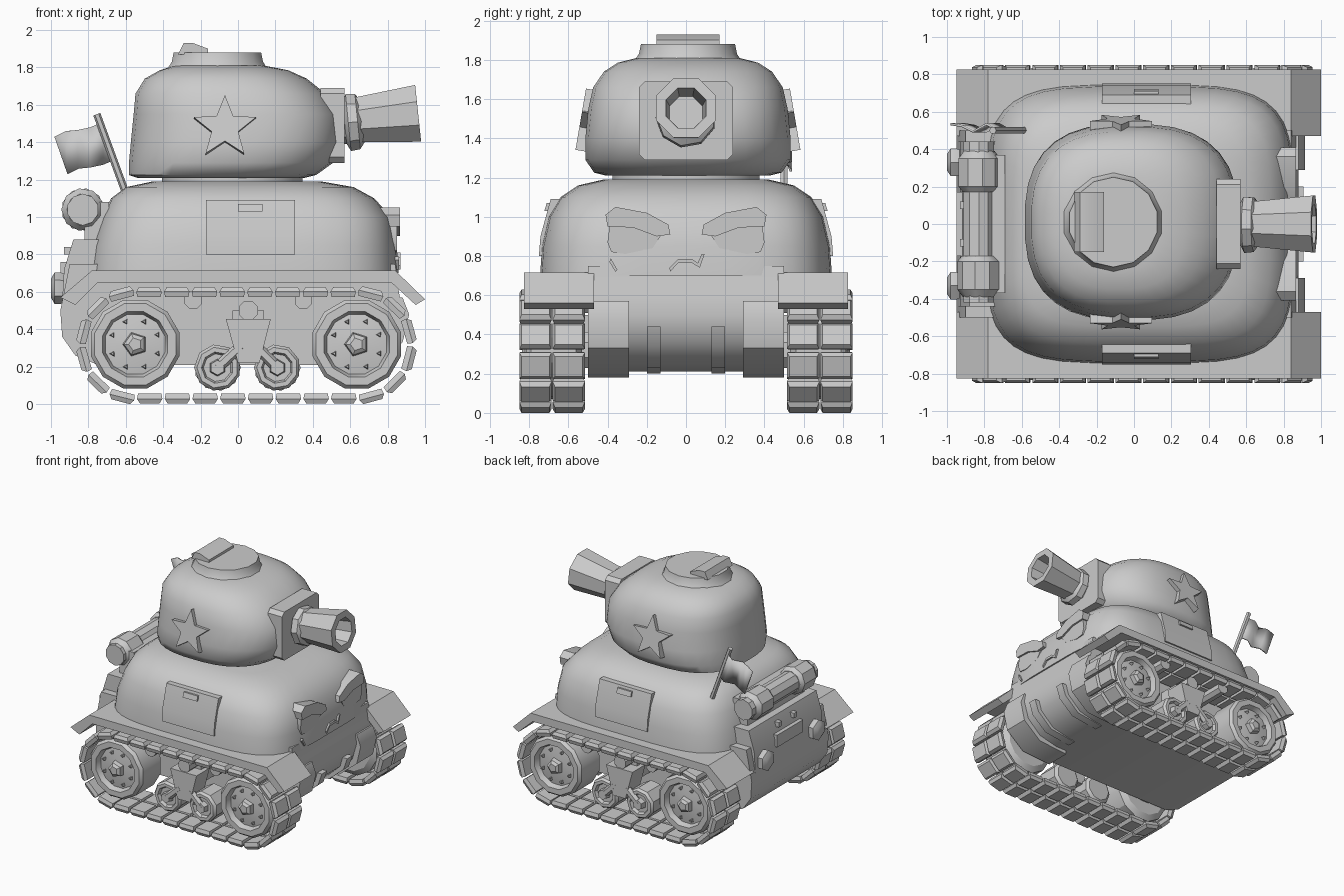
import bpy, bmesh, math
from mathutils import Vector, Matrix

if "Cube" in bpy.data.objects:
    bpy.data.objects.remove(bpy.data.objects["Cube"])

grey = bpy.data.materials.new("plain_grey")
grey.diffuse_color = (0.6, 0.6, 0.6, 1)
grey.use_nodes = True
grey.node_tree.nodes["Principled BSDF"].inputs["Base Color"].default_value = grey.diffuse_color


def finish(name, verts, faces, angle=35, matrix=None):
    bm = bmesh.new()
    vs = [bm.verts.new(v) for v in verts]
    for f in faces:
        bm.faces.new([vs[i] for i in f])
    bmesh.ops.recalc_face_normals(bm, faces=bm.faces)
    if matrix:
        bm.transform(matrix)
    me = bpy.data.meshes.new(name)
    bm.to_mesh(me)
    bm.free()
    me.materials.append(grey)
    me.shade_smooth()
    me.set_sharp_from_angle(angle=math.radians(angle))
    ob = bpy.data.objects.new(name, me)
    bpy.context.collection.objects.link(ob)
    return ob


def skin(name, rings, angle=35, matrix=None):
    """Join closed rings of points and cap both ends."""
    n = len(rings[0])
    verts = [p for r in rings for p in r]
    faces = [(k * n + i, k * n + (i + 1) % n, (k + 1) * n + (i + 1) % n, (k + 1) * n + i)
             for k in range(len(rings) - 1) for i in range(n)]
    faces += [tuple(range(n)), tuple(range((len(rings) - 1) * n, len(rings) * n))]
    return finish(name, verts, faces, angle, matrix)


def shell(name, rows, cy, e, n=32):
    """Rounded body from rows of (z, x min, x max, half width)."""
    def co(v):
        return math.copysign(abs(v) ** (2 / e), v)
    rings = []
    for z, x0, x1, ry in rows:
        rings.append([((x0 + x1) / 2 + (x1 - x0) / 2 * co(math.cos(t)), cy + ry * co(math.sin(t)), z)
                      for t in (2 * math.pi * (i + .5) / n for i in range(n))])
    return skin(name, rings, 50)


def prism(name, pts, a, b, axis='y', matrix=None, angle=35):
    f = (lambda p, d: (p[0], d, p[1])) if axis == 'y' else (lambda p, d: (d, p[0], p[1]))
    return skin(name, [[f(p, d) for p in pts] for d in (a, b)], angle, matrix)


def lathe(name, prof, origin, axis, n=10, angle=35):
    """Turn (radius, distance) points around an axis."""
    m = Matrix.Translation(origin) @ Vector(axis).to_track_quat('Z', 'Y').to_matrix().to_4x4()
    rings = [[(r * math.cos(2 * math.pi * (i + .5) / n), r * math.sin(2 * math.pi * (i + .5) / n), t)
              for i in range(n)] for r, t in prof]
    return skin(name, rings, angle, m)


def rod(name, p, q, r, n=6):
    d = Vector(q) - Vector(p)
    return lathe(name, [(r, 0), (r, d.length)], p, d, n)


def box(name, x0, x1, y0, y1, z0, z1):
    return prism(name, [(x0, z0), (x1, z0), (x1, z1), (x0, z1)], y0, y1)


# Hull
shell("upper_hull", [(.70, -.80, .86, .745), (.85, -.78, .85, .735), (1.0, -.73, .82, .70),
                     (1.10, -.68, .73, .64), (1.16, -.60, .62, .55), (1.19, -.46, .45, .42)], 0, 4.2, 40)
prism("lower_hull", [(-.75, .21), (.55, .21), (.72, .25), (.84, .36), (.88, .5), (.86, .6), (.84, .75),
                     (-.9, .75), (-.95, .5), (-.94, .36), (-.87, .26)], -.5, .5)
prism("rear_plate", [(-.94, .55), (-.93, .72), (-.88, .88), (-.7, .88), (-.7, .55)], -.44, .44)
box("rear_panel", -.95, -.9, -.17, .17, .66, .76)
lathe("turret_ring", [(.38, 0), (.38, .05)], (-.03, 0, 1.17), (0, 0, 1), 20)

# Turret and cupola
shell("turret", [(1.21, -.54, .36, .42), (1.225, -.585, .42, .48), (1.29, -.585, .51, .525),
                 (1.4, -.575, .56, .525), (1.55, -.56, .545, .51), (1.66, -.55, .47, .485),
                 (1.74, -.50, .37, .43), (1.785, -.42, .27, .36), (1.81, -.34, .14, .26)], .01, 2.6)
lathe("cupola", [(.27, 0), (.25, .03), (.24, .08)], (-.11, .01, 1.80), (0, 0, 1), 14)
prism("cupola_hatch", [(-.32, 1.87), (-.16, 1.87), (-.16, 1.9), (-.24, 1.93), (-.29, 1.93)], -.15, .17)

# Gun
prism("gun_shield", [(-.24, 1.32), (-.21, 1.29), (.21, 1.29), (.24, 1.32), (.24, 1.66), (.21, 1.69),
                     (-.21, 1.69), (-.24, 1.66)], .44, .57, 'x')
lathe("gun_collar", [(.11, 0), (.115, .03), (.155, .05), (.15, .1), (.11, .13)], (.54, 0, 1.5), (1, 0, .1), 9)
lathe("gun_barrel", [(.13, 0), (.165, .33), (.11, .33), (.09, .1)], (.635, 0, 1.52), (.993, 0, .105), 8)

# Face
for s in (-1, 1):
    prism("eye", [(s * y, z) for y, z in [(.13, .9), (.17, .84), (.31, .81), (.38, .82), (.4, .87),
                                          (.39, .95), (.25, .96)]], .74, .85, 'x')
    prism("eyebrow", [(s * y, z) for y, z in [(.08, .91), (.09, .96), (.2, 1.02), (.36, 1.05), (.41, 1.01),
                                              (.4, .95), (.27, .945), (.15, .9)]], .72, .865, 'x')
prism("mouth", [(-.08, .72), (-.04, .765), (.03, .765), (.07, .74), (.095, .81), (.08, .81),
                (.06, .765), (.03, .785), (-.04, .785), (-.085, .74)], .8, .868, 'x')
prism("scar", [(-.36, .72), (-.35, .73), (-.385, .79), (-.39, .77)], .78, .862, 'x')

# Bedroll and flag at the rear
box("bedroll_rack", -.82, -.69, -.37, .37, .86, 1.08)
rod("bedroll", (-.83, -.42, 1.04), (-.83, .44, 1.04), .085, 10)
rod("flag_pole", (-.59, .5, 1.1), (-.755, .5, 1.55), .02)
top = [(-.72, .5, 1.51), (-.79, .54, 1.48), (-.86, .5, 1.465), (-.92, .53, 1.46), (-.98, .54, 1.43)]
verts = [(x + .07 * k, y, z - .2 * k) for k in (0, 1) for x, y, z in top]
flag = finish("flag", verts, [(i, i + 1, i + 6, i + 5) for i in range(4)])
flag.modifiers.new("thickness", 'SOLIDIFY').thickness = .012

# Track loop: point and heading at a distance along the outline
XA, XB, ZC, R = -.55, .64, .315, .282
LINE, ARC = XB - XA, math.pi * R


def along(d):
    if d < LINE:
        return XA + d, ZC + R, math.pi / 2
    d -= LINE
    if d < ARC:
        a = math.pi / 2 - d / R
        return XB + R * math.cos(a), ZC + R * math.sin(a), a
    d -= ARC
    if d < LINE:
        return XB - d, ZC - R, -math.pi / 2
    a = -math.pi / 2 - (d - LINE) / R
    return XA + R * math.cos(a), ZC + R * math.sin(a), a


LINKS = 28
star = [((.175 if i % 2 == 0 else .075) * math.sin(i * math.pi / 5),
         (.175 if i % 2 == 0 else .075) * math.cos(i * math.pi / 5)) for i in range(10)]

for s in (-1, 1):
    side = "left" if s > 0 else "right"
    # Fender
    prism(side + "_fender", [(-.95, .57), (-.78, .715), (.84, .715), (1.0, .56), (.95, .53), (.82, .65),
                             (-.75, .65), (-.87, .53)], s * .47, s * .825)
    # Track links in two columns, slightly narrower on the outer face
    verts, faces = [], []
    for k in range(LINKS):
        x, z, a = along((k + .5) * (2 * LINE + 2 * ARC) / LINKS)
        o, t = Vector((math.cos(a), 0, math.sin(a))), Vector((math.sin(a), 0, -math.cos(a)))
        for y0, y1 in ((.515, .68), (.685, .85)):
            b = len(verts)
            for h, w, c in ((-.025, .062, .008), (.005, .068, 0), (.03, .052, .012)):
                for u, y in ((-w, y0 + c), (w, y0 + c), (w, y1 - c), (-w, y1 - c)):
                    verts.append(Vector((x, s * y, z)) + o * h + t * u)
            faces += [(b, b + 1, b + 2, b + 3), (b + 8, b + 9, b + 10, b + 11)]
            faces += [(b + j + i, b + j + (i + 1) % 4, b + j + 4 + (i + 1) % 4, b + j + 4 + i)
                      for j in (0, 4) for i in range(4)]
    finish(side + "_track", verts, faces, 20)
    # Drive wheels with dished face, hub and bolts
    for wx in (-.55, .635):
        c = (wx, 0, .32)
        lathe(side + "_wheel", [(.2, .53), (.245, .56), (.245, .79), (.225, .815), (.18, .815), (.165, .77),
                                (.07, .785)], c, (0, s, 0), 12, 30)
        lathe(side + "_hub", [(.07, .77), (.06, .82), (.035, .835)], c, (0, s, 0), 5)
        rod(side + "_axle", (wx, s * .4, .32), (wx, s * .6, .32), .1, 8)
        for i in range(8):
            a = i * math.pi / 4 + .4
            lathe(side + "_bolt", [(.018, 0), (.01, .03)],
                  (wx + .13 * math.cos(a), s * .77, .32 + .13 * math.sin(a)), (0, s, 0), 3)
    # Bogie: small wheels, arms and bracket
    for wx in (-.11, .21):
        lathe(side + "_road_wheel", [(.1, .56), (.125, .58), (.125, .75), (.11, .77), (.085, .77), (.075, .745)],
              (wx, 0, .195), (0, s, 0), 9)
        lathe(side + "_road_hub", [(.05, .72), (.04, .79)], (wx, 0, .195), (0, s, 0), 6)
        rod(side + "_bogie_arm", (wx, s * .765, .195), (.055 + (wx - .05) * .25, s * .765, .31), .03)
    prism(side + "_bogie_bracket", [(-.065, .455), (.175, .455), (.115, .22), (0, .22)], s * .62, s * .79)
    box(side + "_bogie_mount", -.03, .14, s * .45, s * .68, .34, .5)
    rod(side + "_top_roller", (.055, s * .52, .5), (.055, s * .78, .5), .055, 8)
    for rx in (-.24, .35):
        rod(side + "_return_roller", (rx, s * .48, .555), (rx, s * .8, .555), .05, 8)
    # Side hatch with handle
    prism(side + "_hatch", [(s * y, z) for y, z in [(.7, .8), (.75, .8), (.742, .9), (.69, 1.09), (.6, 1.09)]],
          -.17, .305, 'x')
    prism(side + "_hatch_handle", [(s * y, z) for y, z in [(.66, 1.03), (.722, 1.03), (.71, 1.07), (.65, 1.07)]],
          0, .13, 'x')
    # Star plate on the turret
    prism(side + "_star", star, -.035, .035, 'y',
          Matrix.Translation((-.07, s * .515 + .01, 1.475)) @ Matrix.Rotation(s * .17, 4, 'X'))
    # Nose collars and ribs
    prism(side + "_nose_collar", [(.45, .18), (.72, .2), (.88, .33), (.915, .48), (.88, .57), (.5, .55)],
          s * .29, s * .5)
    prism(side + "_nose_rib", [(.5, .2), (.74, .23), (.87, .34), (.905, .44), (.8, .44)], s * .13, s * .2)
    # Bedroll ends, exhausts and small rear studs
    lathe(side + "_bedroll_end", [(.09, .17), (.115, .2), (.115, .35), (.085, .39)], (-.83, 0, 1.04),
          (0, s, 0), 9)
    lathe(side + "_exhaust", [(.06, 0), (.085, .06), (.085, .09), (.05, .11)], (-.89, s * .33, .62), (-1, 0, 0), 6)
    box(side + "_rear_stud", -.93, -.88, s * .08, s * .12, .8, .84)
